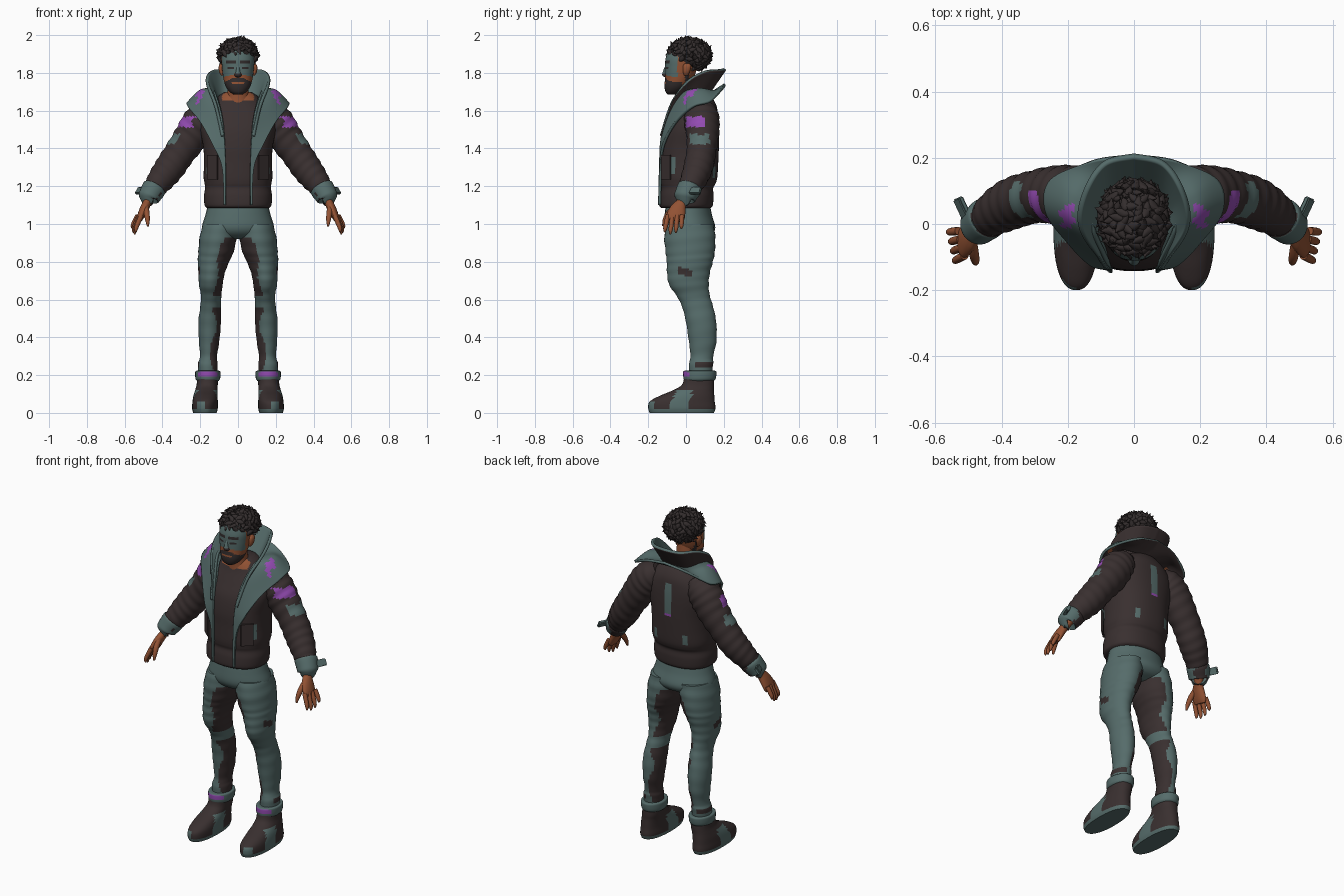
import bpy, bmesh, math, random
from mathutils import Vector, Matrix

random.seed(4)
if "Cube" in bpy.data.objects:
    bpy.data.objects.remove(bpy.data.objects["Cube"])


def material(name, *rgb):
    m = bpy.data.materials.new(name)
    m.use_nodes = True
    m.diffuse_color = (*rgb, 1)
    node = m.node_tree.nodes["Principled BSDF"]
    node.inputs["Base Color"].default_value = (*rgb, 1)
    node.inputs["Roughness"].default_value = 0.8
    return m


PALETTE = [material("dark brown cloth", .041, .029, .029),
           material("slate teal", .092, .150, .145),
           material("skin", .29, .085, .034),
           material("purple", .29, .07, .44),
           material("hair", .033, .026, .026)]
DARK, TEAL, SKIN, PURPLE, HAIR = range(5)


def finish(name, bm, color, mirror=False, angle=50):
    """Turn a bmesh into an object; color is an index or a rule(centre, normal)."""
    bm.normal_update()
    for f in bm.faces:
        f.material_index = color(f.calc_center_median(), f.normal) if callable(color) else color
    me = bpy.data.meshes.new(name)
    bm.to_mesh(me)
    bm.free()
    ob = bpy.data.objects.new(name, me)
    bpy.context.collection.objects.link(ob)
    for m in PALETTE:
        me.materials.append(m)
    bpy.ops.object.select_all(action='DESELECT')
    ob.select_set(True)
    bpy.context.view_layer.objects.active = ob
    bpy.ops.object.shade_smooth_by_angle(angle=math.radians(angle))
    if mirror:
        ob.modifiers.new("Mirror", 'MIRROR').merge_threshold = .002
    return ob


def smooth(points, n):
    """Resample control points along a Catmull-Rom curve."""
    out = []
    for k in range(n + 1):
        t = k / n * (len(points) - 1)
        i = min(int(t), len(points) - 2)
        f = t - i
        p = [points[max(0, min(len(points) - 1, i + d))] for d in (-1, 0, 1, 2)]
        out.append([b + f / 2 * (c - a + f * (2*a - 5*b + 4*c - d + f * (3*(b - c) + d - a)))
                    for a, b, c, d in zip(*p)])
    return out


def tube(name, rings, color, n=30, segs=28, power=2, upright=True, mirror=False, ripple=0):
    """Loft through rings (x, y, z, radius, radius), level or square to the path."""
    rings = smooth(rings, n)
    bm, rows = bmesh.new(), []
    for k, (x, y, z, a, b) in enumerate(rings):
        u, v = Vector((1, 0, 0)), Vector((0, 1, 0))
        if not upright:
            t = Vector(rings[min(k + 1, n)][:3]) - Vector(rings[max(k - 1, 0)][:3])
            t.normalize()
            u = (v - t * v.dot(t)).normalized()
            v = t.cross(u)
        row = []
        for s in range(segs):
            w = math.tau * s / segs
            c, d = math.cos(w), math.sin(w)
            c, d = (math.copysign(abs(q) ** (2 / power), q) for q in (c, d))
            g = 1 + ripple * math.sin(k * 1.3 + math.sin(w) * 1.5)
            row.append(bm.verts.new(Vector((x, y, z)) + u * a * c * g + v * b * d * g))
        rows.append(row)
    for r, q in zip(rows, rows[1:]):
        for s in range(segs):
            e = (s + 1) % segs
            bm.faces.new((r[s], r[e], q[e], q[s]))
    bm.faces.new(rows[0])
    bm.faces.new(rows[-1])
    bmesh.ops.recalc_face_normals(bm, faces=bm.faces)
    return finish(name, bm, color, mirror)


def sheet(name, curves, color, under, thick, n=48, m=10):
    """Loft a mirrored cloth sheet across edge curves, with its own underside colour."""
    curves = [smooth(c, n) for c in curves]
    bm = bmesh.new()
    cols = [[bm.verts.new(p) for p in smooth([c[i] for c in curves], m)] for i in range(n + 1)]
    for c, d in zip(cols, cols[1:]):
        for j in range(m):
            bm.faces.new((c[j], d[j], d[j + 1], c[j + 1]))
    ob = finish(name, bm, color, True)
    sol = ob.modifiers.new("Thickness", 'SOLIDIFY')
    sol.thickness, sol.offset, sol.material_offset = thick, -1, under
    return ob


# Trousers: hips and legs with dark inner panels
tube("hips", [(0, .01, 1.14, .15, .11), (0, .012, 1.05, .172, .125), (0, .02, .98, .19, .135),
              (0, .022, .94, .16, .11), (0, .02, .92, .07, .06)], TEAL)


def leg_color(c, n):
    if c.z < .93 and n.x < -.45 + .3 * math.sin(c.z * 24) and not .56 < c.z < .62:
        return DARK
    if n.x > .6 and abs(c.z - .745 + c.y * .3) < .02 and -.05 < c.y < .04:
        return DARK
    return DARK if .235 < c.z < .27 and c.y > .05 and n.x > .2 else TEAL


tube("legs", [(.095, .02, 1.0, .09, .125), (.105, .02, .93, .098, .135), (.117, .022, .85, .093, .13),
              (.13, .02, .8, .083, .122), (.14, .013, .74, .07, .113), (.144, .015, .68, .063, .105),
              (.142, .038, .62, .054, .088), (.145, .062, .56, .055, .082), (.15, .08, .48, .06, .08),
              (.153, .088, .38, .054, .073), (.156, .084, .3, .045, .06), (.16, .08, .26, .052, .064),
              (.16, .075, .2, .05, .06)], leg_color, n=70, segs=36, mirror=True, ripple=.012)


# Boots with a teal sole, arch patch and folded cuff
def boot_color(c, n):
    if c.z < .022 or (c.z < .12 and -.1 + c.z * .4 < c.y < .0 + c.z * .3):
        return TEAL
    return TEAL if c.z < .06 and c.y < -.17 and c.x > .17 else DARK


tube("boots", [(.175, -.022, 0, .062, .17), (.175, -.022, .025, .068, .178), (.174, -.02, .06, .067, .172),
               (.172, .005, .09, .064, .145), (.168, .04, .12, .059, .108), (.163, .064, .15, .056, .085),
               (.16, .07, .2, .056, .078)], boot_color, n=36, segs=40, power=2.3, mirror=True)
tube("boot_cuffs", [(.16, .07, .17, .058, .078), (.16, .072, .18, .065, .085), (.16, .073, .205, .067, .088),
                    (.16, .073, .222, .064, .085), (.16, .073, .222, .045, .06)],
     lambda c, n: PURPLE if n.y < -.6 and .192 < c.z < .219 else TEAL, n=16, mirror=True)


# Jacket body with hem band, pocket marks and back stripe
def jacket_color(c, n):
    x = abs(c.x)
    if c.y < 0:
        if c.z > 1.655 and x < .085:
            return SKIN
        return TEAL if .14 < x < .165 and 1.27 < c.z < 1.35 else DARK
    if x < .014 and 1.4 < c.z < 1.6:
        return TEAL if c.z > 1.42 else PURPLE
    return TEAL if .085 < x < .108 and 1.245 < c.z < 1.3 else DARK


tube("jacket", [(0, 0, 1.085, .165, .13), (0, 0, 1.1, .177, .142), (0, .003, 1.15, .18, .143),
                (0, .006, 1.19, .174, .138), (0, .01, 1.215, .177, .147), (0, .013, 1.25, .182, .153),
                (0, .016, 1.33, .18, .155), (0, .018, 1.41, .184, .156), (0, .026, 1.5, .2, .148),
                (0, .04, 1.57, .195, .13), (0, .05, 1.63, .15, .11), (0, .045, 1.68, .1, .085),
                (0, .04, 1.7, .07, .06)], jacket_color, n=76, segs=72, power=2.25)

# Flat pocket flaps on the jacket front sides
bm = bmesh.new()
bmesh.ops.create_cube(bm, size=1, matrix=Matrix.Translation((.135, -.105, 1.3))
                      @ Matrix.Rotation(math.radians(42), 4, 'Z') @ Matrix.Diagonal((.07, .009, .13, 1)))
finish("pocket_flaps", bm, DARK, True)


# Sleeves with folds and patches
def sleeve_color(c, n):
    if n.x > .2 and abs(c.z - 1.54) < .028 and -.0 < c.y < .1:
        return PURPLE
    return TEAL if n.x > .3 and abs(c.z - 1.45) < .025 and .02 < c.y < .125 else DARK


tube("sleeves", [(.12, .07, 1.62, .06, .05), (.165, .08, 1.58, .088, .085), (.205, .085, 1.53, .092, .095),
                 (.25, .088, 1.46, .085, .09), (.31, .08, 1.375, .078, .082), (.36, .065, 1.3, .077, .08),
                 (.405, .042, 1.24, .07, .072), (.445, .015, 1.185, .057, .058), (.46, .003, 1.16, .05, .05)],
     sleeve_color, n=60, segs=40, upright=False, mirror=True, ripple=.028)
tube("sleeve_cuffs", [(.44, .02, 1.195, .05, .05), (.443, .018, 1.19, .064, .064), (.464, .0, 1.155, .06, .06),
                      (.474, -.008, 1.135, .056, .055), (.474, -.008, 1.133, .035, .035)],
     lambda c, n: TEAL if n.x > .15 or n.y < -.75 or n.x < -.7 else DARK, n=16, upright=False, mirror=True)
bm = bmesh.new()
bmesh.ops.create_cube(bm, size=1, matrix=Matrix.Translation((.517, .045, 1.175))
                      @ Matrix.Rotation(math.radians(-25), 4, 'Z') @ Matrix.Rotation(math.radians(-30), 4, 'Y')
                      @ Matrix.Diagonal((.018, .075, .04, 1)))
bmesh.ops.bevel(bm, geom=bm.edges[:], offset=.004, segments=2, affect='EDGES')
finish("cuff_tabs", bm, TEAL, True)

# Hands: palm, four fingers and thumb
tube("palms", [(.463, 0, 1.155, .03, .026), (.48, -.022, 1.115, .028, .023), (.497, -.042, 1.08, .042, .023),
               (.515, -.055, 1.04, .049, .019), (.522, -.06, 1.018, .042, .012)],
     SKIN, n=14, segs=20, upright=False, mirror=True)
for i, label in enumerate(("index", "middle", "ring", "little")):
    y, drop = -.096 + i * .025, (.082, .092, .085, .065)[i]
    x = .512 + .006 * i
    tube(label + "_fingers", [(x, y, 1.045, .012, .013), (x + .016, y * 1.08, 1.045 - drop * .45, .0125, .0125),
                              (x + .028, y * 1.15, 1.045 - drop * .85, .0105, .0105),
                              (x + .028, y * 1.17, 1.045 - drop * 1.08, .004, .004)],
         SKIN, n=10, segs=12, upright=False, mirror=True)
tube("thumbs", [(.488, -.06, 1.09, .015, .015), (.483, -.092, 1.055, .016, .015), (.479, -.112, 1.02, .012, .012),
                (.477, -.121, .988, .005, .005)], SKIN, n=10, segs=12, upright=False, mirror=True)

# Standing collar and wide fold-over lapels
base = [(0, .1, 1.68), (.07, .085, 1.68), (.105, .035, 1.675), (.1, -.03, 1.65), (.08, -.085, 1.56), (.07, -.125, 1.46)]
rim = [(0, .2, 1.825), (.085, .178, 1.82), (.14, .095, 1.81), (.158, 0, 1.755), (.115, -.082, 1.64), (.075, -.138, 1.47)]
sheet("standing_collar", [base, rim], TEAL, DARK - TEAL, .016)
inner = [(0, .11, 1.685), (.08, .1, 1.695), (.125, .045, 1.715), (.118, -.03, 1.69), (.09, -.1, 1.585),
         (.072, -.135, 1.45), (.066, -.143, 1.3), (.066, -.148, 1.1)]
outer = [(0, .203, 1.745), (.13, .187, 1.72), (.255, .132, 1.655), (.268, .035, 1.625), (.2, -.06, 1.54),
         (.135, -.125, 1.42), (.085, -.14, 1.3), (.076, -.147, 1.1)]
middle = [tuple((a + b) / 2 + d for a, b, d in zip(p, q, (0, 0, .03 if i in (2, 3) else 0)))
          for i, (p, q) in enumerate(zip(inner, outer))]


def lapel_color(c, n):
    wave = .008 * math.sin(c.y * 150)
    return PURPLE if abs(c.x - .2 + wave) < .018 and -.01 < c.y < .06 else TEAL


sheet("lapels", [inner, middle, outer], lapel_color, DARK - TEAL, .014, n=72, m=16)

# Neck and head with painted mask and beard
tube("neck", [(0, .01, 1.64, .075, .065), (0, .0, 1.69, .057, .055), (0, -.01, 1.8, .055, .055)], SKIN, n=10)


def face_color(c, n):
    x, front = abs(c.x), c.y < -.045
    if front and (1.821 < c.z < 1.834 and .018 < x < .055 or 1.851 < c.z < 1.863 and .014 < x < .065):
        return HAIR
    if front and c.z > 1.79 - .25 * (x - .03):
        return TEAL
    if abs(c.z - 1.748) < .005 and x < .03 and front:
        return SKIN
    if c.z < 1.772 - .5 * max(0, x - .03) and c.y < -.02:
        return HAIR
    return HAIR if c.z > 1.74 and -.005 < c.y < .015 else SKIN


tube("head", [(0, -.07, 1.685, .022, .025), (0, -.066, 1.7, .045, .042), (0, -.052, 1.73, .066, .062),
              (0, -.035, 1.775, .078, .076), (0, -.026, 1.83, .085, .085), (0, -.02, 1.88, .086, .087),
              (0, -.01, 1.93, .07, .075), (0, 0, 1.965, .03, .035)], face_color, n=64, segs=56, power=2.15)
tube("nose", [(0, -.1, 1.842, .008, .008), (0, -.108, 1.81, .011, .014), (0, -.108, 1.787, .019, .018),
              (0, -.103, 1.776, .012, .008)], lambda c, n: TEAL if c.z > 1.795 else DARK, n=12, segs=14)
tube("ears", [(.08, 0, 1.785, .008, .01), (.088, .002, 1.805, .012, .018), (.09, .006, 1.835, .012, .022),
              (.086, .006, 1.85, .006, .012)], SKIN, n=10, segs=12, mirror=True)

# Curly hair: a cap covered in turned, pointed locks
bm = bmesh.new()
cap = Matrix.Translation((0, .018, 1.895)) @ Matrix.Diagonal((.1, .11, .085, 1))
bmesh.ops.create_icosphere(bm, subdivisions=3, radius=1, matrix=cap)
count = 230
for i in range(count):
    h = 1 - 2 * (i + .5) / count
    w, r = i * 2.39996, math.sqrt(1 - h * h)
    d = Vector((r * math.cos(w), r * math.sin(w), h))
    if h < (.0 if d.y < -.35 else -.35 if d.y < .2 else -.85):
        continue
    turn = d.to_track_quat('Z', 'Y').to_matrix().to_4x4()
    size = random.uniform(.8, 1.15)
    place = (Matrix.Translation(cap @ d) @ turn @ Matrix.Rotation(random.uniform(0, math.tau), 4, 'Z')
             @ Matrix.Rotation(random.uniform(.1, .6), 4, 'X') @ Matrix.Scale(size, 4))
    lock = bmesh.ops.create_icosphere(bm, subdivisions=2, radius=1)["verts"]
    for v in lock:
        taper = 1 - .75 * max(0, v.co.y)
        v.co = place @ Vector((v.co.x * .014 * taper, v.co.y * .025, v.co.z * .011 * taper + .008 * v.co.y ** 2))
finish("curly_hair", bm, HAIR, angle=40)
